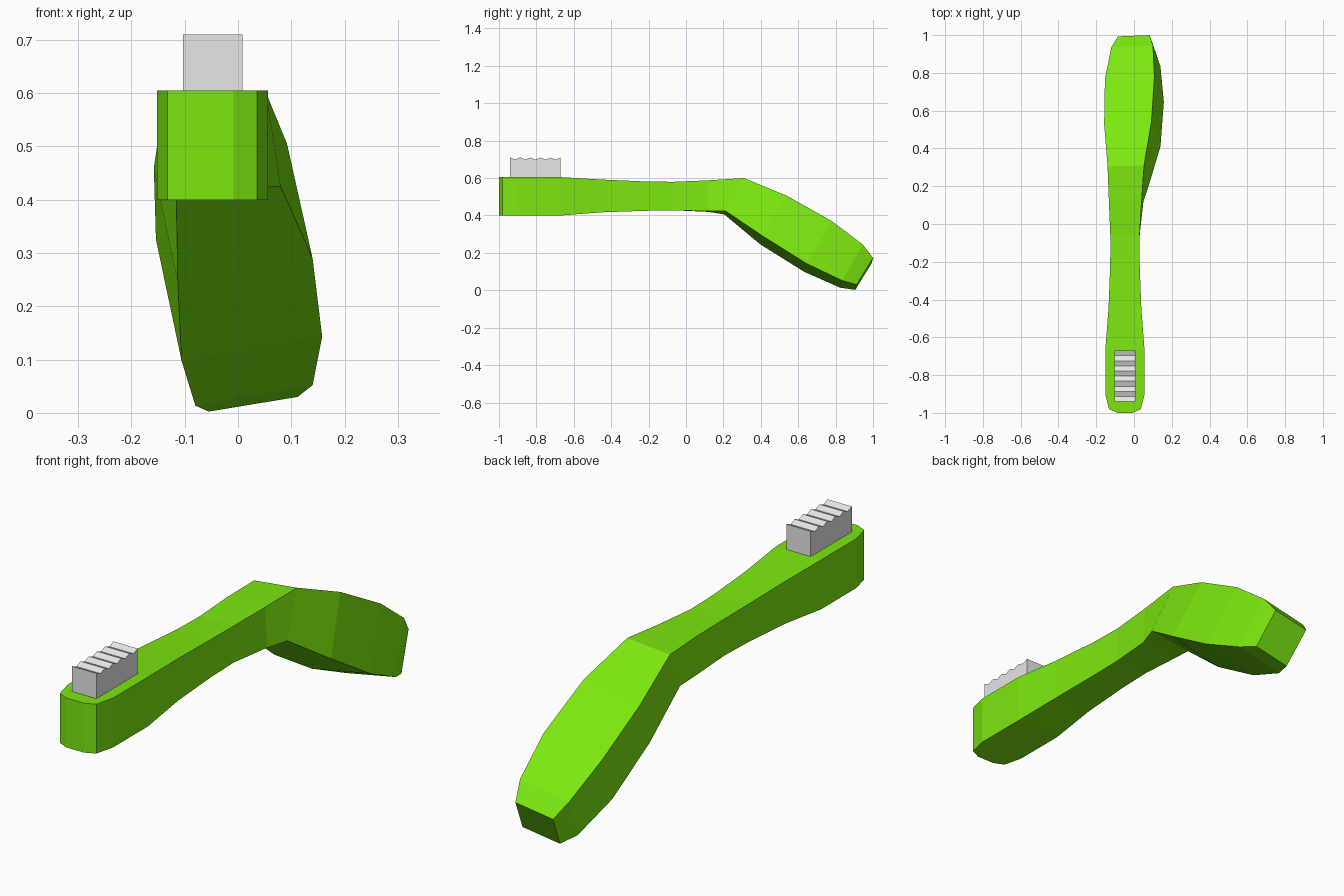
import bpy, bmesh

if "Cube" in bpy.data.objects:
    bpy.data.objects.remove(bpy.data.objects["Cube"])

def material(name, rgb):
    m = bpy.data.materials.new(name)
    m.diffuse_color = (*rgb, 1)
    m.use_nodes = True
    m.node_tree.nodes["Principled BSDF"].inputs["Base Color"].default_value = m.diffuse_color
    return m

def finish(bm, name, mat):
    bmesh.ops.recalc_face_normals(bm, faces=bm.faces[:])
    me = bpy.data.meshes.new(name)
    bm.to_mesh(me)
    bm.free()
    me.materials.append(mat)
    ob = bpy.data.objects.new(name, me)
    bpy.context.collection.objects.link(ob)
    return ob

def loft(rings, name, mat):
    bm = bmesh.new()
    vs = [[bm.verts.new(p) for p in r] for r in rings]
    n = len(vs[0])
    for a, b in zip(vs, vs[1:]):
        for i in range(n):
            j = (i + 1) % n
            bm.faces.new((a[i], a[j], b[j], b[i]))
    bm.faces.new(vs[0])
    bm.faces.new(vs[-1])
    return finish(bm, name, mat)

green = material("green plastic", (0.2, 0.8, 0.005))
grey = material("light grey bristle", (0.8, 0.8, 0.8))
CX = -0.048  # centre line of the brush head

# Head and neck: y, half width, bottom z, top z
head = [(-1.0, 0.040, 0.40, 0.605), (-0.98, 0.084, 0.40, 0.605),
        (-0.90, 0.104, 0.40, 0.605), (-0.67, 0.104, 0.40, 0.605),
        (-0.45, 0.087, 0.417, 0.592), (-0.22, 0.078, 0.425, 0.582),
        (-0.07, 0.077, 0.428, 0.580)]
rings = [[(CX - w, y, b), (CX + w, y, b), (CX + w, y, t), (CX - w, y, t)]
         for y, w, b, t in head]

# Rolled handle: right-hand top y,z and bottom y,z; top x range; bottom x range; roll
handle = [(0.12, 0.588, 0.12, 0.423, -0.133, 0.040, -0.128, 0.050, 0.02),
          (0.31, 0.600, 0.21, 0.425, -0.140, 0.053, -0.116, 0.080, 0.10),
          (0.54, 0.505, 0.41, 0.290, -0.158, 0.092, -0.113, 0.140, 0.18),
          (0.78, 0.370, 0.645, 0.143, -0.154, 0.108, -0.106, 0.158, 0.17),
          (0.945, 0.245, 0.835, 0.052, -0.120, 0.100, -0.080, 0.140, 0.175),
          (1.0, 0.173, 0.912, 0.030, -0.085, 0.083, -0.055, 0.112, 0.165)]
for ty, tz, by, bz, tl, tr, bl, br, roll in handle:
    dt, db = roll * (tr - tl), roll * (br - bl)
    rings.append([(bl, by - 0.25 * db, bz - db), (br, by, bz),
                  (tr, ty, tz), (tl, ty - 0.25 * dt, tz - dt)])
loft(rings, "brush_handle", green)

# Bristle block with a zigzag top
y0, y1, steps = -0.94, -0.67, 10
rows = []
for i in range(steps + 1):
    y = y0 + (y1 - y0) * i / steps
    z = 0.71 if i % 2 == 0 else 0.699
    rows.append([(-0.103, y, 0.60), (0.008, y, 0.60), (0.008, y, z), (-0.103, y, z)])
loft(rows, "bristles", grey)
